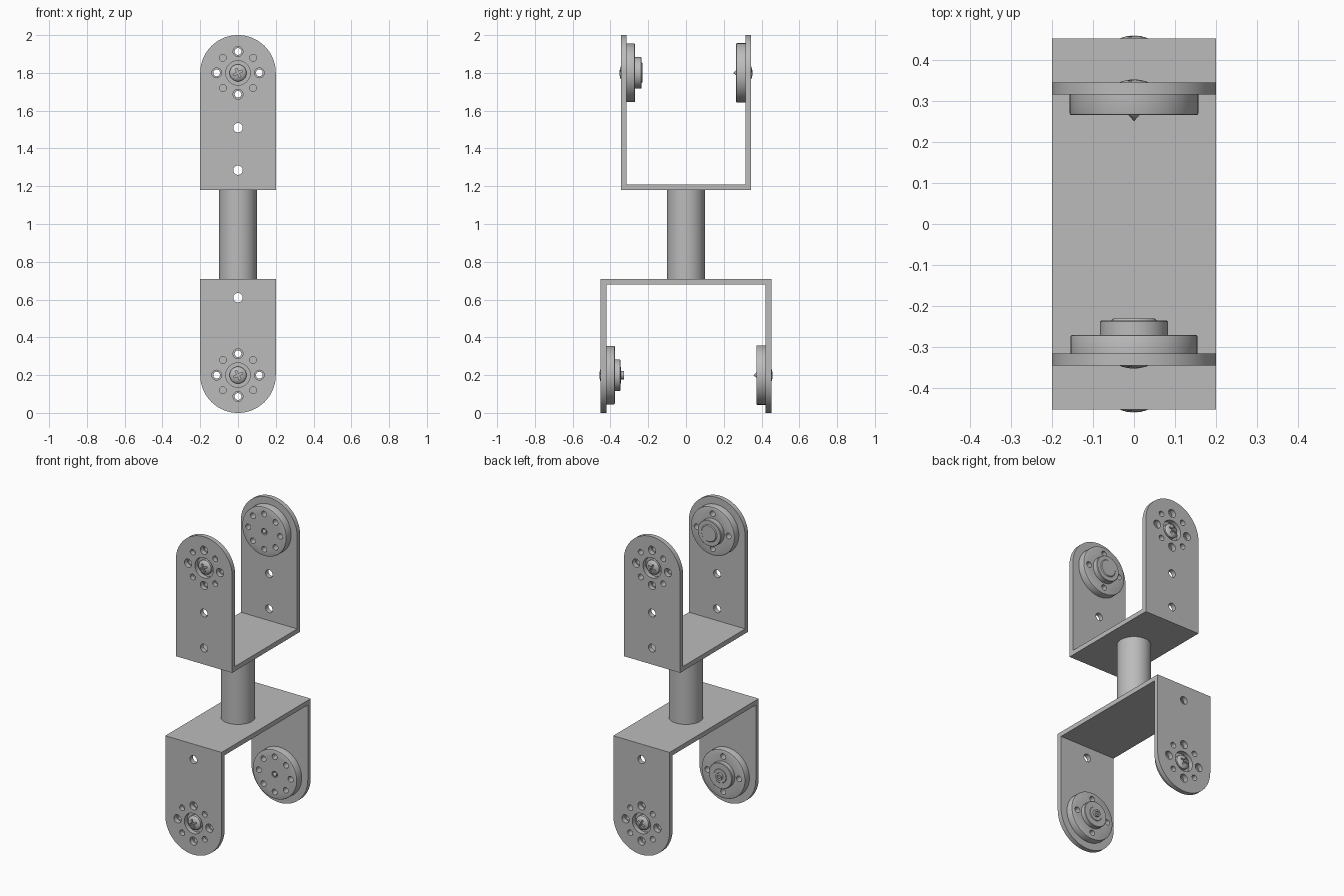
import bpy, bmesh, math
from math import sin, cos, pi

cube = bpy.data.objects.get("Cube")
if cube:
    bpy.data.objects.remove(cube)

metal = bpy.data.materials.new("plain grey metal")
metal.use_nodes = True
GREY = (0.5, 0.5, 0.5, 1)
metal.diffuse_color = GREY
metal.node_tree.nodes["Principled BSDF"].inputs["Base Color"].default_value = GREY


def finish(bm, name, z):
    bmesh.ops.recalc_face_normals(bm, faces=bm.faces[:])
    mesh = bpy.data.meshes.new(name)
    bm.to_mesh(mesh)
    bm.free()
    mesh.materials.append(metal)
    ob = bpy.data.objects.new(name, mesh)
    ob.location.z = z
    bpy.context.collection.objects.link(ob)
    return ob


def circle(r, x=0, z=0, n=24):
    return [(x + r * cos(2 * pi * i / n), z + r * sin(2 * pi * i / n)) for i in range(n)]


def ring_of_holes(count, dist, r, start=0):
    return [circle(r, dist * cos(start + 2 * pi * i / count), dist * sin(start + 2 * pi * i / count))
            for i in range(count)]


def prism(name, loops, y0, y1, z=0, rim=None):
    """Outline plus hole outlines in XZ, extruded from y0 to y1; rim bevels the outer edge at y1."""
    bm = bmesh.new()
    for loop in loops:
        vs = [bm.verts.new((x, y0, h)) for x, h in loop]
        for a, b in zip(vs, vs[1:] + vs[:1]):
            bm.edges.new((a, b))
    bmesh.ops.triangle_fill(bm, edges=bm.edges[:], use_beauty=True, normal=(0, -1, 0))
    made = bmesh.ops.extrude_face_region(bm, geom=bm.faces[:], use_keep_orig=True)
    for v in made["geom"]:
        if isinstance(v, bmesh.types.BMVert):
            v.co.y = y1
    if rim:
        edges = [e for e in bm.edges
                 if all(abs(v.co.y - y1) < 1e-5 and math.hypot(v.co.x, v.co.z) > rim - 1e-4
                        for v in e.verts)]
        bmesh.ops.bevel(bm, geom=edges, offset=0.005, segments=2, profile=0.5, affect="EDGES")
    return finish(bm, name, z)


def lathe(name, profile, side, plate_y, z):
    """Spin (radius, depth behind the outer plate face) around the Y axis."""
    bm = bmesh.new()
    vs = [bm.verts.new((r, side * (plate_y - d), 0)) for r, d in profile]
    for a, b in zip(vs, vs[1:]):
        bm.edges.new((a, b))
    bmesh.ops.spin(bm, geom=bm.verts[:] + bm.edges[:], cent=(0, 0, 0), axis=(0, 1, 0),
                   angle=2 * pi, steps=40)
    bmesh.ops.remove_doubles(bm, verts=bm.verts[:], dist=1e-5)
    return finish(bm, name, z)


def cut(ob, cutter):
    mod = ob.modifiers.new("cut", "BOOLEAN")
    mod.operation, mod.solver, mod.object = "DIFFERENCE", "EXACT", cutter
    bpy.context.view_layer.update()
    bpy.context.view_layer.objects.active = ob
    bpy.ops.object.modifier_apply(modifier=mod.name)
    bpy.data.objects.remove(cutter)


def cross_outline(w, l, turn):
    quarter = [(l, -w), (l, w), (w, w)]
    pts = []
    for k in range(4):
        a = turn + k * pi / 2
        pts += [(x * cos(a) - z * sin(a), x * sin(a) + z * cos(a)) for x, z in quarter]
    return pts


THICK, HALF = 0.03, 0.2


def build_bracket(label, half_y, centre, base, up, hole_heights):
    # U-shaped bracket: rounded silhouette with through holes, hollowed out
    arc = [(HALF * cos(pi * i / 40), up * HALF * sin(pi * i / 40)) for i in range(41)]
    outline = arc + [(-HALF, base - centre), (HALF, base - centre)]
    holes = ring_of_holes(4, 0.113, 0.026) + ring_of_holes(4, 0.113, 0.018, pi / 4) + [circle(0.065)]
    holes += [circle(0.025, 0, h - centre) for h in hole_heights]
    bracket = prism(label + "_bracket", [outline] + holes, -half_y, half_y, centre)
    floor = base - centre + up * THICK
    inside = [(-1, floor), (1, floor), (1, up), (-1, up)]
    cut(bracket, prism("hollow_cutter", [inside], THICK - half_y, half_y - THICK, centre))

    # Front stepped flange and back drilled horn
    prism(label + "_front_flange", [circle(0.155, n=48)] + ring_of_holes(4, 0.113, 0.018),
          -half_y + THICK, -half_y + 0.075, centre, 0.155)
    prism(label + "_back_horn",
          [circle(0.157, n=48), circle(0.02)] + ring_of_holes(8, 0.113, 0.018),
          half_y - THICK, half_y - 0.08, centre, 0.157)

    # Screws with domed cross-slot heads
    head = [(0, -0.007), (0.015, -0.006), (0.03, -0.002), (0.04, 0.003), (0.045, 0.009)]
    for side, place in ((-1, "front"), (1, "back")):
        if side < 0:
            profile = head + [(0.045, 0.034), (0, 0.034)]
        else:
            profile = head + [(0.045, 0.03), (0.013, 0.03), (0.013, 0.08), (0, 0.095)]
        screw = lathe(f"{label}_{place}_screw", profile, side, half_y, centre)
        cut(screw, prism("slot_cutter", [cross_outline(0.005, 0.026, 0.45)],
                         side * (half_y - 0.012), side * (half_y + 0.05), centre))


build_bracket("upper", 0.345, 1.8, 1.18, 1, (1.51, 1.285))
build_bracket("lower", 0.452, 0.2, 0.71, -1, (0.61,))

# Hubs standing on the front flanges
lathe("upper_hub", [(0, 0.07), (0.083, 0.07), (0.083, 0.107), (0.08, 0.11), (0.055, 0.11),
                    (0.05, 0.115), (0, 0.115)], -1, 0.345, 1.8)
lathe("lower_hub", [(0, 0.07), (0.083, 0.07), (0.083, 0.102), (0.08, 0.105), (0.045, 0.105),
                    (0.042, 0.108), (0.022, 0.108), (0.022, 0.123), (0.011, 0.123),
                    (0.011, 0.115), (0, 0.115)], -1, 0.452, 0.2)

# Post between the brackets
bpy.ops.mesh.primitive_cylinder_add(vertices=64, radius=0.1, depth=0.47, location=(0, 0, 0.945))
post = bpy.context.object
post.name = "centre_post"
post.data.materials.append(metal)

# Smooth round sides, crisp edges
bpy.ops.object.select_all(action="DESELECT")
for ob in bpy.context.scene.objects:
    if ob.type == "MESH":
        ob.select_set(True)
bpy.context.view_layer.objects.active = post
bpy.ops.object.shade_smooth_by_angle(angle=math.radians(32))
